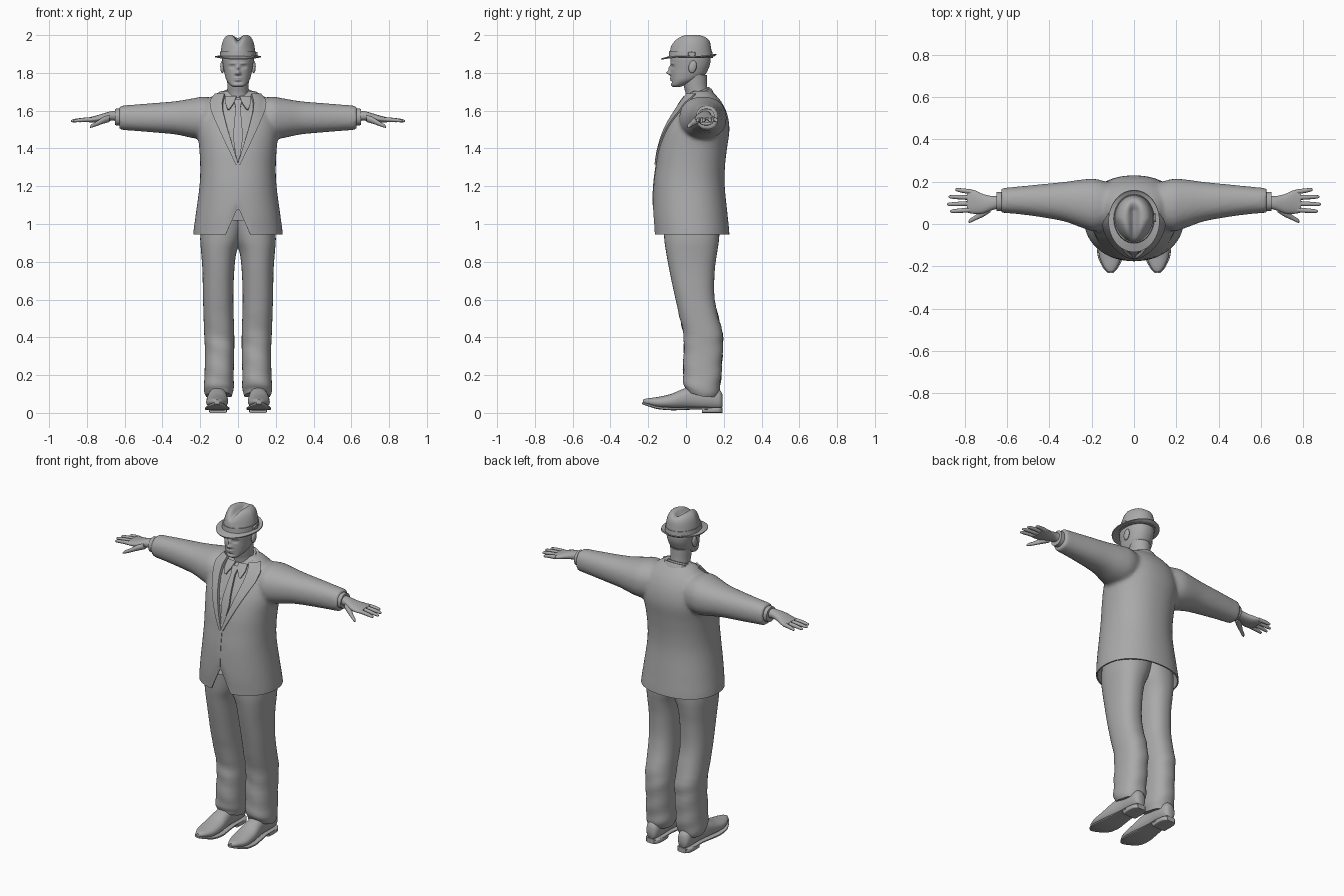
import bpy, bmesh, math
from mathutils import Vector, Matrix
from mathutils.bvhtree import BVHTree

if "Cube" in bpy.data.objects:
    bpy.data.objects.remove(bpy.data.objects["Cube"])

grey = bpy.data.materials.new("plain grey")
grey.diffuse_color = (0.4, 0.4, 0.4, 1)
grey.use_nodes = True
grey.node_tree.nodes["Principled BSDF"].inputs["Base Color"].default_value = grey.diffuse_color


def smooth_rows(rows, k):
    """Catmull-Rom interpolation through section rows."""
    out, n = [], len(rows)
    for i in range(n - 1):
        p = [rows[max(0, min(n - 1, i + d))] for d in (-1, 0, 1, 2)]
        for j in range(k):
            u = j / k
            out.append([0.5 * (2 * b + (c - a) * u + (2 * a - 5 * b + 4 * c - d) * u * u
                               + (3 * b - a - 3 * c + d) * u ** 3) for a, b, c, d in zip(*p)])
    return out + [list(rows[-1])]


def lerp_row(rows, z):
    """Linear lookup in rows sorted by rising first value."""
    for a, b in zip(rows, rows[1:]):
        if z <= b[0]:
            u = max(0, (z - a[0]) / (b[0] - a[0]))
            return [p + (q - p) * u for p, q in zip(a, b)]
    return rows[-1]


def loft(bm, rows, axis='z', n=32, k=4, e=2.2, flip=1):
    """Rounded tube through sections (position, a0, a1, b0, b1) along an axis."""
    rings = []
    for t, a0, a1, b0, b1 in smooth_rows(rows, k):
        ring = []
        for i in range(n):
            w = 2 * math.pi * i / n
            c, s = math.cos(w), math.sin(w)
            a = (a0 + a1) / 2 + (a1 - a0) / 2 * math.copysign(abs(c) ** (2 / e), c)
            b = (b0 + b1) / 2 + (b1 - b0) / 2 * math.copysign(abs(s) ** (2 / e), s)
            x, y, z = {'z': (a, b, t), 'x': (t, a, b), 'y': (a, t, b)}[axis]
            ring.append(bm.verts.new((x * flip, y, z)))
        rings.append(ring)
    for r, q in zip(rings, rings[1:]):
        for i in range(n):
            j = (i + 1) % n
            bm.faces.new((r[i], r[j], q[j], q[i]))
    bm.faces.new(rings[0])
    bm.faces.new(rings[-1])


def make(name, bm, mods=(), angle=40):
    """Turn a bmesh into a finished object with modifiers applied."""
    bmesh.ops.recalc_face_normals(bm, faces=bm.faces[:])
    me = bpy.data.meshes.new(name)
    bm.to_mesh(me)
    bm.free()
    ob = bpy.data.objects.new(name, me)
    bpy.context.collection.objects.link(ob)
    for kind, props in mods:
        m = ob.modifiers.new(kind.lower(), kind)
        for key, val in props.items():
            setattr(m, key, val)
    if mods:
        bpy.context.view_layer.update()
        dg = bpy.context.evaluated_depsgraph_get()
        me = bpy.data.meshes.new_from_object(ob.evaluated_get(dg))
        ob.modifiers.clear()
        ob.data = me
    me.materials.clear()
    me.materials.append(grey)
    me.polygons.foreach_set("use_smooth", [True] * len(me.polygons))
    me.set_sharp_from_angle(angle=math.radians(angle))
    return ob


def drape(name, tree, rows, offset, thick, sides=(1,), n=24, m=6):
    """Cloth strip given by (z, x_inner, x_outer), laid on the front of a surface."""
    bm = bmesh.new()
    for s in sides:
        grid = []
        for i in range(n + 1):
            z = rows[0][0] + (rows[-1][0] - rows[0][0]) * i / n
            _, xa, xb = lerp_row(rows, z)
            line = []
            for j in range(m + 1):
                x = s * (xa + (xb - xa) * j / m)
                hit = tree.ray_cast(Vector((x, -1, z)), Vector((0, 1, 0)))[0]
                hit = hit or tree.find_nearest(Vector((x, 0, z)))[0]
                line.append(bm.verts.new((x, hit.y - offset, z)))
            grid.append(line)
        for r, q in zip(grid, grid[1:]):
            for j in range(m):
                bm.faces.new((r[j], r[j + 1], q[j + 1], q[j]))
    return make(name, bm, [('SOLIDIFY', dict(thickness=thick, offset=0))])


# Jacket: torso and sleeves fused into one soft shell
bm = bmesh.new()
torso = [(.85, .237, -.17, .23), (.945, .237, -.17, .23), (1.05, .224, -.176, .22), (1.2, .204, -.172, .205),
         (1.3, .2, -.16, .206), (1.4, .205, -.145, .217), (1.5, .215, -.115, .23), (1.58, .2, -.075, .219),
         (1.64, .17, -.038, .192), (1.68, .13, -.008, .16), (1.705, .09, .01, .135)]
loft(bm, [(z, -w, w, a, b) for z, w, a, b in torso], n=64)
sleeve = [(.1, -.01, .19, 1.47, 1.66), (.18, -.035, .213, 1.45, 1.674), (.24, -.02, .211, 1.455, 1.665),
          (.33, .012, .199, 1.474, 1.65), (.45, .034, .187, 1.485, 1.64), (.55, .047, .177, 1.493, 1.632),
          (.628, .053, .17, 1.499, 1.626)]
for s in (1, -1):
    loft(bm, sleeve, 'x', 40, flip=s)
jacket = make("jacket", bm, [('REMESH', dict(mode='VOXEL', voxel_size=.011)),
                             ('SMOOTH', dict(factor=.5, iterations=5))], 60)
bm = bmesh.new()
bm.from_mesh(jacket.data)
bpy.data.objects.remove(jacket)
bmesh.ops.bisect_plane(bm, geom=bm.verts[:] + bm.edges[:] + bm.faces[:], plane_co=(0, 0, .945),
                       plane_no=(0, 0, 1), clear_inner=True)
uncut = BVHTree.FromBMesh(bm)
lapel = [(1.315, -.002, .012), (1.42, .03, .062), (1.52, .06, .108), (1.6, .08, .142),
         (1.645, .082, .15), (1.685, .07, .118)]
for v in bm.verts:
    x, y, z = v.co
    # front cutaway at the hem
    if y < 0 and abs(x) < .065 and z < 1.2:
        rise = .145 * (1 - abs(x) / .065)
        v.co.z = 1.2 - (1.2 - z) * (.255 - rise) / .255
    # sunken shirt front inside the lapels
    if z > 1.33 and y < .05 and abs(x) < lerp_row(lapel, z)[1] + .006:
        v.co.y += .016
carved = BVHTree.FromBMesh(bm)
make("jacket", bm, [('SOLIDIFY', dict(thickness=.008, offset=-1))], 60)

# Lapels, front edge, tie and shirt collar points
drape("lapels", uncut, lapel, .001, .016, (1, -1))
drape("front_edge", uncut, [(1.1, -.004, .004), (1.32, -.004, .004)], .001, .004, m=2)
drape("tie", carved, [(1.33, -.008, .008), (1.46, -.026, .026), (1.615, -.013, .013), (1.62, -.014, .014),
                      (1.655, -.021, .021)], .007, .012)
drape("shirt_collar_points", carved, [(1.605, .046, .054), (1.64, .022, .068), (1.675, .008, .066)],
      .012, .01, (1, -1))

# Collars: tilted bands round the neck
for name, rows in (("jacket_collar", [(1.635, .112, .09), (1.665, .1, .08), (1.692, .086, .068)]),
                   ("shirt_collar", [(1.64, .074, .066), (1.68, .07, .062), (1.703, .065, .058)])):
    bm = bmesh.new()
    loft(bm, [(z, -a, a, .065 - b, .065 + b) for z, a, b in rows], n=48, e=2)
    for v in bm.verts:
        v.co.z += .4 * (v.co.y - .065)
    make(name, bm)

# Neck
bm = bmesh.new()
loft(bm, [(1.62, -.06, .06, .0, .125), (1.69, -.056, .056, -.002, .118), (1.73, -.056, .056, -.012, .112),
          (1.79, -.06, .06, -.02, .11)], e=2)
make("neck", bm)

# Head with sculpted face
bm = bmesh.new()
head = [(1.724, .02, -.066, -.035), (1.735, .04, -.077, -.005), (1.76, .06, -.077, .055), (1.79, .07, -.08, .1),
        (1.82, .076, -.08, .118), (1.85, .081, -.081, .128), (1.88, .084, -.081, .13), (1.93, .08, -.07, .125)]
loft(bm, [(z, -w, w, a, b) for z, w, a, b in head], n=112, k=9)
# feature: x, z, width, height, depth (nose tip, bridge, lips, lip crease, chin, sockets, eyes, brows)
face = [(0, 1.8, .011, .011, .024), (0, 1.824, .008, .014, .013), (0, 1.772, .018, .005, .008),
        (0, 1.762, .017, .005, .007), (0, 1.749, .02, .005, -.004), (0, 1.736, .015, .008, .003)]
for s in (1, -1):
    face += [(s * .03, 1.833, .014, .009, -.011), (s * .03, 1.833, .009, .005, .006),
             (s * .03, 1.85, .02, .006, .004), (s * .012, 1.796, .006, .006, .005)]
for v in bm.verts:
    if v.co.y < 0:
        x, z = v.co.x, v.co.z
        v.co.y -= sum(d * math.exp(-((x - fx) / w) ** 2 - ((z - fz) / h) ** 2) for fx, fz, w, h, d in face)
make("head", bm, angle=70)

# Ears
bm = bmesh.new()
for s in (1, -1):
    bmesh.ops.create_uvsphere(bm, u_segments=20, v_segments=12, radius=1, matrix=Matrix.Translation(
        (s * .083, .035, 1.832)) @ Matrix.Rotation(-.2, 4, 'X') @ Matrix.Diagonal((.011, .021, .034, 1)))
make("ears", bm)

# Hat crown with front pinch and top crease
bm = bmesh.new()
crown = [(1.885, .094, .114), (1.93, .089, .108), (1.962, .082, .102), (1.984, .072, .09), (1.997, .058, .073),
         (2.002, .042, .055), (2.002, .024, .032), (2.002, .003, .004)]
loft(bm, [(z, -a, a, .025 - b, .025 + b) for z, a, b in crown], n=64, e=2)
for v in bm.verts:
    t = max(0, (v.co.z - 1.89) / .11)
    front = max(0, (.025 - v.co.y) / .11)
    v.co.x *= 1 - .4 * t * front
    v.co.z -= t * t * (.028 * math.exp(-(v.co.x / .02) ** 2) * min(1, max(0, (.125 - v.co.y) / .06))
                       + .018 * front * front)
make("hat_crown", bm, angle=70)

# Hat band and bow
bm = bmesh.new()
loft(bm, [(z, -a, a, .025 - a - .02, .025 + a + .02) for z, a in ((1.88, .097), (1.915, .0935))], n=64, k=1, e=2)
loft(bm, [(.094, .01, .05, 1.888, 1.912), (.103, .012, .048, 1.89, 1.91)], 'x', 16, 1, 4)
make("hat_band", bm)

# Hat brim, curled up at sides and back
bm = bmesh.new()
rings = []
for f in (.7, .78, .86, .94, 1):
    ring = []
    for i in range(64):
        a = 2 * math.pi * i / 64
        c, s = math.cos(a), math.sin(a)
        u = (f - .7) / .3
        z = 1.886 + u * (-.013 + .012 * c * c) + u * u * .026 * max(0, s) ** 2
        ring.append(bm.verts.new((.121 * f * c, .014 + .146 * f * s, z)))
    rings.append(ring)
for r, q in zip(rings, rings[1:]):
    for i in range(64):
        bm.faces.new((r[i], r[i - 1], q[i - 1], q[i]))
make("hat_brim", bm, [('SOLIDIFY', dict(thickness=.006, offset=0))])

# Shirt cuffs and hands
bm, hands = bmesh.new(), bmesh.new()
palm = [(.63, .075, .135, 1.545, 1.6), (.67, .066, .132, 1.547, 1.597), (.715, .05, .142, 1.542, 1.585),
        (.755, .048, .16, 1.537, 1.573), (.79, .054, .164, 1.537, 1.564)]
# finger: base y, tip y, tip x
fingers = [(.152, .163, .845), (.125, .129, .877), (.097, .093, .884), (.067, .06, .87)]
for s in (1, -1):
    loft(bm, [(.6, .062, .152, 1.52, 1.612), (.65, .062, .152, 1.523, 1.61)], 'x', 32, 1, flip=s)
    loft(hands, palm, 'x', 24, flip=s)
    for y0, y1, tip in fingers:
        rows = []
        for u, r in ((0, .012), (.4, .011), (.75, .0095), (.95, .007), (1, .003)):
            x, y, z = .77 + (tip - .77) * u, y0 + (y1 - y0) * u, 1.553 - .008 * u * u
            rows.append((x, y - r, y + r, z - r, z + r))
        loft(hands, rows, 'x', 12, 3, 2, s)
    loft(hands, [(.68, .055, .1, 1.54, 1.58), (.715, .033, .073, 1.53, 1.565), (.75, .018, .042, 1.518, 1.542),
                 (.775, .006, .026, 1.51, 1.528), (.784, .007, .014, 1.509, 1.517)], 'x', 14, flip=s)
make("shirt_cuffs", bm)
make("hands", hands, angle=60)

# Trousers
bm = bmesh.new()
leg = [(.085, .034, .17, .004, .163), (.105, .028, .178, -.002, .172), (.135, .022, .181, -.012, .18),
       (.2, .023, .177, -.015, .186), (.33, .02, .175, -.012, .194), (.42, .02, .179, -.014, .193),
       (.6, .025, .185, -.055, .152), (.75, .02, .188, -.087, .152), (.85, .008, .195, -.105, .165),
       (.92, -.02, .2, -.115, .175), (1.02, -.05, .195, -.12, .18)]
for s in (1, -1):
    loft(bm, leg, n=40, flip=s, e=2.3)
for v in bm.verts:
    # hem rises over the instep
    v.co.z += .3 * max(0, .09 - v.co.y) * max(0, min(1, (.2 - v.co.z) / .1))
    # gentle cloth folds at the knee and shin
    v.co.y += .003 * math.sin(v.co.z * 55 + v.co.x * 20) * (v.co.z < .55)
make("trousers", bm, angle=60)

# Shoes with soles and heels
uppers, soles = bmesh.new(), bmesh.new()
shoe = [(-.228, .1, .122, .05, .07), (-.205, .08, .142, .042, .077), (-.15, .058, .165, .027, .084),
        (-.08, .052, .168, .022, .1), (-.02, .056, .162, .022, .125), (.05, .062, .152, .022, .145),
        (.12, .062, .15, .02, .145), (.175, .07, .143, .02, .125), (.192, .085, .128, .03, .1)]
sole = [(-.232, .098, .124, .046, .056), (-.205, .074, .148, .036, .05), (-.15, .05, .172, .02, .036),
        (-.08, .044, .175, .014, .03), (-.02, .05, .168, .015, .03), (.06, .058, .156, .018, .03),
        (.13, .058, .154, .016, .03), (.19, .075, .138, .016, .03)]
heel = [(.085, .06, .152, 0, .028), (.14, .058, .154, 0, .028), (.175, .064, .148, 0, .028),
        (.192, .08, .132, 0, .028)]
for s in (1, -1):
    loft(uppers, shoe, 'y', 32, flip=s)
    loft(soles, sole, 'y', 24, flip=s, e=4)
    loft(soles, heel, 'y', 24, flip=s, e=6)
make("shoe_uppers", uppers, angle=60)
make("shoe_soles", soles)
